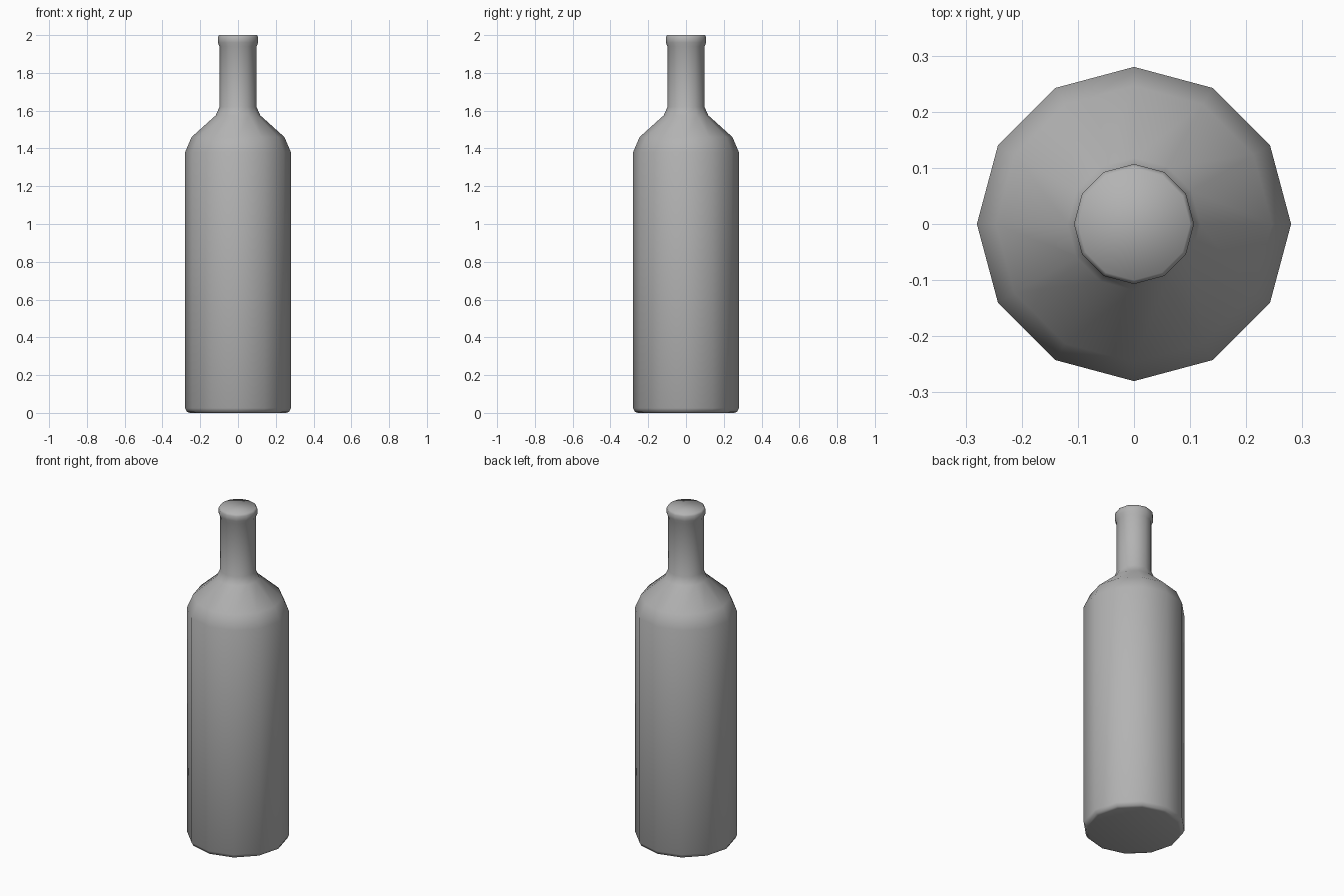
import bpy
import bmesh
from math import cos, sin, tau

cube = bpy.data.objects.get("Cube")
if cube:
    bpy.data.objects.remove(cube)

SIDES = 12

# Grey glass colour
glass = bpy.data.materials.new("grey glass")
glass.use_nodes = True
colour = (0.45, 0.45, 0.45, 1)
glass.diffuse_color = colour
glass.node_tree.nodes["Principled BSDF"].inputs["Base Color"].default_value = colour


def lathe(name, profile):
    """Spin a (radius, height) profile into a closed, smooth twelve-sided solid."""
    bm = bmesh.new()
    rings = [[bm.verts.new((r * cos(tau * i / SIDES), r * sin(tau * i / SIDES), z))
              for i in range(SIDES)] for r, z in profile]
    for low, high in zip(rings, rings[1:]):
        for i in range(SIDES):
            j = (i + 1) % SIDES
            bm.faces.new((low[i], low[j], high[j], high[i]))
    bm.faces.new(rings[0][::-1])
    bm.faces.new(rings[-1])
    for face in bm.faces:
        face.smooth = True
    mesh = bpy.data.meshes.new(name)
    bm.to_mesh(mesh)
    bm.free()
    mesh.materials.append(glass)
    obj = bpy.data.objects.new(name, mesh)
    bpy.context.collection.objects.link(obj)
    return obj


# Base, body, shoulder, neck and lip in one outline
lathe("bottle", [
    (0.255, 0.0), (0.27, 0.005), (0.28, 0.025),
    (0.28, 1.38), (0.246, 1.46),
    (0.118, 1.575), (0.098, 1.62),
    (0.098, 1.94), (0.107, 1.96), (0.107, 1.988), (0.1, 2.0),
])
